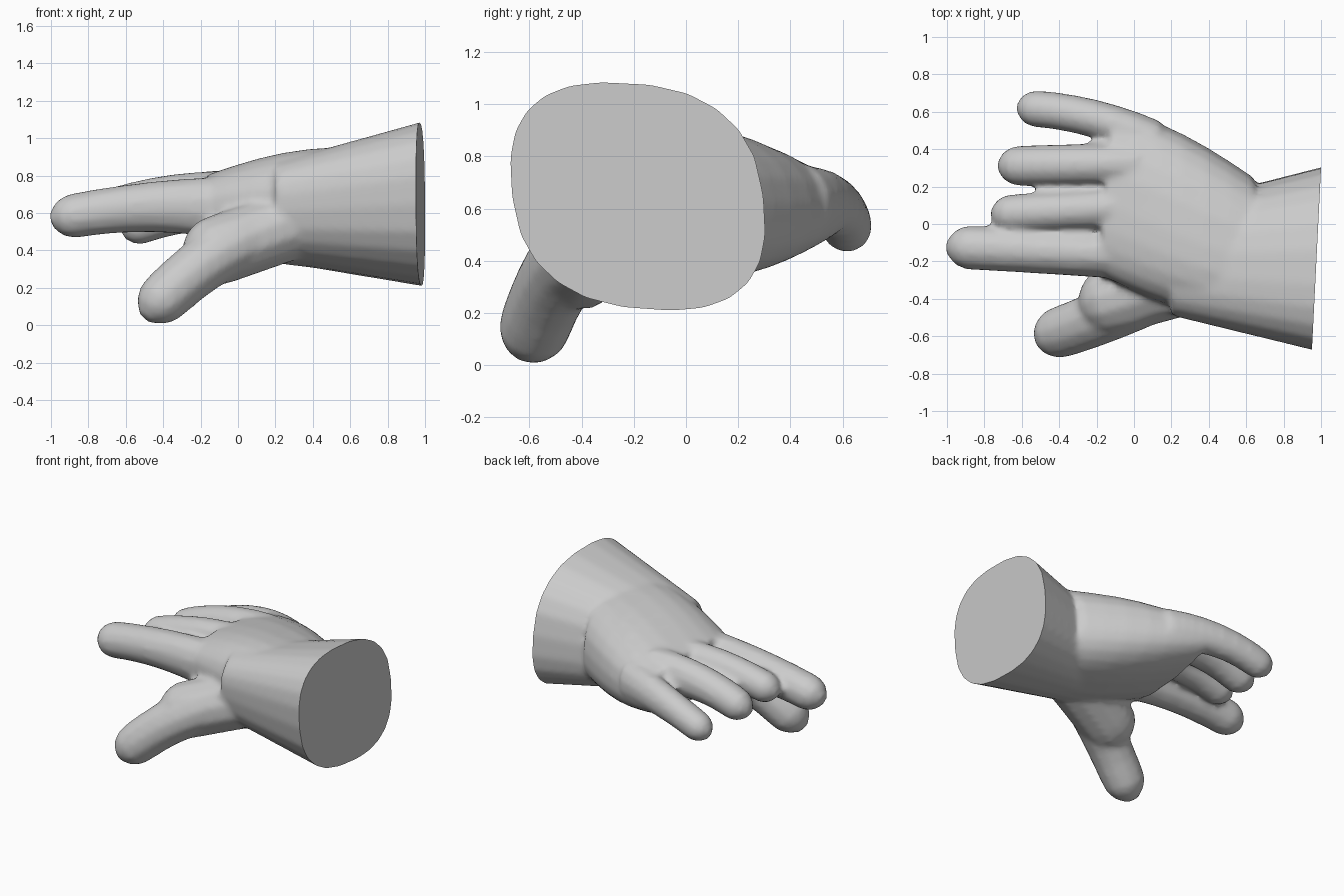
import bpy, bmesh, math
from mathutils import Vector

cube = bpy.data.objects.get("Cube")
if cube:
    bpy.data.objects.remove(cube, do_unlink=True)

shade = (0.6, 0.6, 0.6, 1)
grey = bpy.data.materials.new("soft_grey")
grey.use_nodes = True
grey.diffuse_color = shade
grey.node_tree.nodes["Principled BSDF"].inputs["Base Color"].default_value = shade

body = bmesh.new()


def loft(rings):
    """Add a closed skin over a list of equal-length point rings."""
    loops = [[body.verts.new(point) for point in ring] for ring in rings]
    count = len(loops[0])
    for near, far in zip(loops, loops[1:]):
        for i in range(count):
            j = (i + 1) % count
            body.faces.new((near[i], near[j], far[j], far[i]))
    body.faces.new(loops[0])
    body.faces.new(loops[-1])


def squared(value):
    """Push a sine or cosine outwards, for a fuller oval."""
    return math.copysign(abs(value) ** 0.8, value)


def sleeve(start, end, skew, bulge=0, taper=0, lean=0, steps=6, sides=24):
    """Rounded tube between two boxes given as x, y range, z range."""
    rings = []
    for step in range(steps + 1):
        t = step / steps
        x, front, back, low, high = [a + (b - a) * t for a, b in zip(start, end)]
        swell = bulge * math.sin(math.pi * t)
        middle_y, half_y = (front + back) / 2, (back - front) / 2 + swell
        middle_z, half_z = (low + high) / 2, (high - low) / 2 + swell
        ring = []
        for i in range(sides):
            angle = math.tau * i / sides
            u = squared(math.cos(angle + skew))
            v = squared(math.sin(angle))
            ring.append((x + lean * t * u,
                         middle_y + half_y * u,
                         middle_z + half_z * v * (1 - taper * u)))
        rings.append(ring)
    loft(rings)


def digit(root, tip, bend, radius, widen=0.1, deepen=0.5, steps=10, sides=12):
    """Bowed tube, thicker at the root, with a rounded tip."""
    root, tip, bend = Vector(root), Vector(tip), Vector(bend)
    length = (tip - root).length
    rings = []
    for step in range(steps + 1):
        # Stations crowd together towards the tip
        t = math.sin(math.pi / 2 * step / steps)
        centre = root.lerp(tip, t) + bend * 4 * t * (1 - t)
        tangent = (tip - root + bend * 4 * (1 - 2 * t)).normalized()
        side = tangent.cross(Vector((0, 0, 1))).normalized()
        up = side.cross(tangent)
        inset = max(0, 1 - length * (1 - t) / radius)
        size = radius * max(0.35, math.sqrt(1 - inset ** 2))
        width = size * (1 + widen * (1 - t) ** 2)
        height = size * (1 + deepen * (1 - t) ** 2)
        ring = []
        for i in range(sides):
            angle = math.tau * (i + 0.5) / sides
            ring.append(centre + side * width * math.cos(angle) + up * height * math.sin(angle))
        rings.append(ring)
    loft(rings)


# Flared cuff, run past the rim so that it can be trimmed
sleeve(start=(0.2, -0.49, 0.1, 0.34, 0.87), end=(1.1, -0.71, 0.33, 0.19, 1.12), skew=0.2)

# Back and palm of the hand, thinner towards the little finger
sleeve(start=(0.64, -0.55, 0.25, 0.3, 0.95), end=(-0.15, -0.27, 0.63, 0.43, 0.8),
       skew=0.1, bulge=0.04, taper=0.1, lean=0.04)

# Index, middle, ring and little finger, each arching down to its tip
digit(root=(0, -0.17, 0.62), tip=(-1, -0.12, 0.56), bend=(0, 0, 0.04), radius=0.12)
digit(root=(0, 0.09, 0.67), tip=(-0.76, 0.05, 0.6), bend=(0, 0, 0.05), radius=0.105)
digit(root=(0, 0.32, 0.67), tip=(-0.72, 0.31, 0.55), bend=(0, 0, 0.06), radius=0.11)
digit(root=(0.1, 0.45, 0.62), tip=(-0.62, 0.62, 0.49), bend=(0, 0.04, 0.05), radius=0.1)

# Fleshy thumb base, then the thumb reaching down and forward
digit(root=(0.4, -0.25, 0.58), tip=(-0.28, -0.46, 0.34), bend=(0, 0, 0), radius=0.19, deepen=0)
digit(root=(0.2, -0.3, 0.52), tip=(-0.5, -0.61, 0.04), bend=(0, -0.03, 0.07), radius=0.14,
      widen=0.3, deepen=0.3)

# Fuse the pieces into one soft skin
bmesh.ops.recalc_face_normals(body, faces=body.faces)
mesh = bpy.data.meshes.new("gloved_hand")
body.to_mesh(mesh)
body.free()
hand = bpy.data.objects.new("gloved_hand", mesh)
bpy.context.collection.objects.link(hand)
fuse = hand.modifiers.new("fuse", 'REMESH')
fuse.mode = 'VOXEL'
fuse.voxel_size = 0.02
soften = hand.modifiers.new("soften", 'SMOOTH')
soften.factor = 0.5
soften.iterations = 6
fused = hand.evaluated_get(bpy.context.evaluated_depsgraph_get())
skin = bmesh.new()
skin.from_mesh(fused.to_mesh())
fused.to_mesh_clear()
hand.modifiers.clear()

# Trim the cuff to a crisp, slightly slanted flat rim
cut = bmesh.ops.bisect_plane(skin, geom=skin.verts[:] + skin.edges[:] + skin.faces[:],
                             plane_co=(0.975, -0.2, 0.65), plane_no=(1, -0.05, 0),
                             clear_outer=True)
rim = [item for item in cut["geom_cut"] if isinstance(item, bmesh.types.BMEdge)]
bmesh.ops.edgeloop_fill(skin, edges=rim)
bmesh.ops.recalc_face_normals(skin, faces=skin.faces)
skin.to_mesh(mesh)
skin.free()
mesh.materials.append(grey)

# Soft shading that keeps the rim sharp
bpy.ops.object.select_all(action='DESELECT')
hand.select_set(True)
bpy.context.view_layer.objects.active = hand
bpy.ops.object.shade_smooth_by_angle(angle=math.radians(50))
